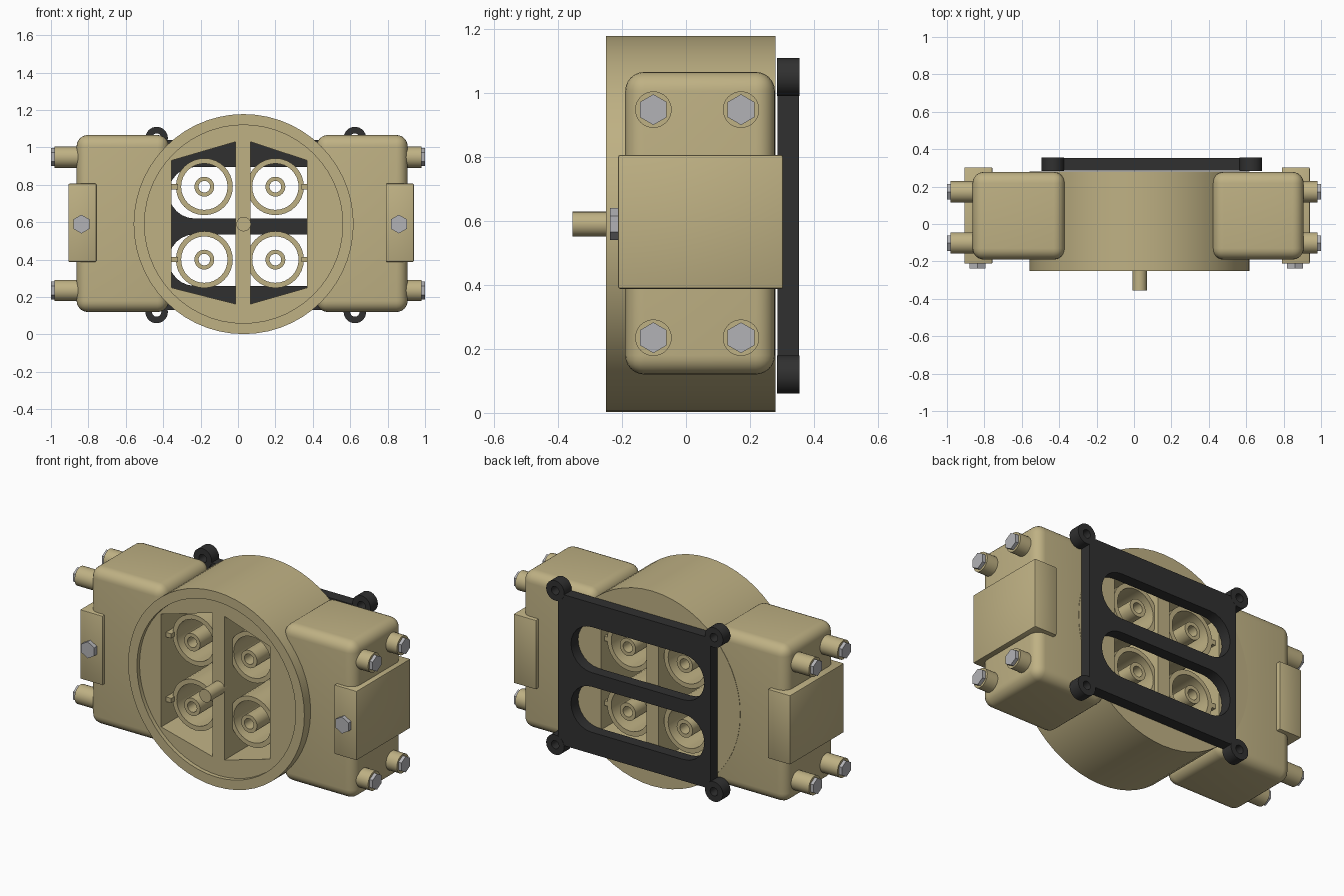
import bpy, bmesh, math
from mathutils import Vector

if "Cube" in bpy.data.objects:
    bpy.data.objects.remove(bpy.data.objects["Cube"])


def material(name, rgb):
    m = bpy.data.materials.new(name)
    m.diffuse_color = (*rgb, 1)
    m.use_nodes = True
    m.node_tree.nodes["Principled BSDF"].inputs["Base Color"].default_value = m.diffuse_color
    return m


TAN = material("tan_paint", (0.52, 0.44, 0.23))
DARK = material("dark_rubber", (0.03, 0.03, 0.03))
STEEL = material("bolt_steel", (0.45, 0.45, 0.47))


def finish(bm, name, mat):
    bmesh.ops.recalc_face_normals(bm, faces=bm.faces)
    me = bpy.data.meshes.new(name)
    bm.to_mesh(me)
    bm.free()
    ob = bpy.data.objects.new(name, me)
    bpy.context.collection.objects.link(ob)
    me.materials.append(mat)
    return ob


def prism(name, pts, a, b, mat=TAN, axis="y"):
    """Extrude an outline from a to b: (x, z) along y, or (y, z) along x."""
    bm = bmesh.new()
    vs = [bm.verts.new((p, a, q) if axis == "y" else (a, p, q)) for p, q in pts]
    face = bm.faces.new(vs)
    ext = bmesh.ops.extrude_face_region(bm, geom=[face])["geom"]
    move = Vector((0, b - a, 0) if axis == "y" else (b - a, 0, 0))
    bmesh.ops.translate(bm, vec=move, verts=[g for g in ext if isinstance(g, bmesh.types.BMVert)])
    return finish(bm, name, mat)


def circle(cx, cz, r, n=32, turn=0.0):
    return [(cx + r * math.cos(turn + math.tau * i / n), cz + r * math.sin(turn + math.tau * i / n))
            for i in range(n)]


def hexagon(cx, cz, r):
    return circle(cx, cz, r, 6, math.pi / 2)


def stadium(x0, x1, z0, z1, n=12):
    r, cz = (z1 - z0) / 2, (z0 + z1) / 2
    ends = [(x1 - r, -math.pi / 2), (x0 + r, math.pi / 2)]
    return [(c + r * math.cos(s + math.pi * i / n), cz + r * math.sin(s + math.pi * i / n))
            for c, s in ends for i in range(n + 1)]


def box(name, lo, hi, bevel=0.0, segs=4, mat=TAN):
    bm = bmesh.new()
    bmesh.ops.create_cube(bm, size=1)
    for v in bm.verts:
        v.co = Vector([(l + h) / 2 + c * (h - l) for l, h, c in zip(lo, hi, v.co)])
    if bevel:
        bmesh.ops.bevel(bm, geom=bm.edges[:], offset=bevel, segments=segs, profile=0.5, affect="EDGES")
    return finish(bm, name, mat)


def cut(ob, cutters):
    """Subtract the cutters, bake the result and remove them."""
    for c in cutters:
        c.hide_render = True
        m = ob.modifiers.new("cut", "BOOLEAN")
        m.operation, m.solver, m.object = "DIFFERENCE", "EXACT", c
    deps = bpy.context.evaluated_depsgraph_get()
    me = bpy.data.meshes.new_from_object(ob.evaluated_get(deps))
    ob.modifiers.clear()
    ob.data = me
    for c in cutters:
        bpy.data.objects.remove(c)
    return ob


def tube(name, cx, cz, r_out, r_in, y0, y1, mat=TAN, n=32):
    return cut(prism(name, circle(cx, cz, r_out, n), y0, y1, mat),
               [prism("cutter", circle(cx, cz, r_in, n), y0 - 0.1, y1 + 0.1, mat)])


CX, CZ = 0.03, 0.59

# Round housing: shallow front recess and two windows split by a centre bar
housing = prism("round_housing", circle(CX, CZ, 0.588, 56), -0.25, 0.28)
cut(housing, [
    prism("cutter", circle(CX, CZ, 0.53, 56), -0.4, -0.225),
    prism("cutter", [(-0.013, 1.03), (-0.355, 0.93), (-0.355, 0.25), (-0.013, 0.163)], -0.5, 0.5),
    prism("cutter", [(0.067, 1.03), (0.37, 0.93), (0.37, 0.25), (0.067, 0.163)], -0.5, 0.5),
])

# Centre rod
prism("centre_rod", circle(CX, CZ, 0.039, 24), -0.355, -0.2)

# Four venturi rings with inner hubs and side tabs
for x, wall, side in ((-0.18, -0.36, "left"), (0.20, 0.375, "right")):
    for z, level in ((0.79, "upper"), (0.40, "lower")):
        tag = f"{level}_{side}"
        tube("ring_" + tag, x, z, 0.152, 0.124, -0.15, 0.25)
        tube("hub_" + tag, x, z, 0.053, 0.031, -0.18, 0.27)
        edge = x + math.copysign(0.14, wall)
        box("ring_tab_" + tag, (min(edge, wall), -0.18, z - 0.014), (max(edge, wall), 0.25, z + 0.014))

# Side boxes, clamp blocks and bolts
for side, s, x_in, x_out, b0, b1 in (("left", -1, -0.37, -0.863, -0.907, -0.757),
                                     ("right", 1, 0.42, 0.907, 0.79, 0.94)):
    box("side_box_" + side, (min(x_in, x_out), -0.19, 0.12), (max(x_in, x_out), 0.278, 1.066), 0.06, 6)
    box("clamp_block_" + side, (b0, -0.212, 0.388), (b1, 0.303, 0.806), 0.006, 2)
    prism("clamp_bolt_" + side, hexagon((b0 + b1) / 2 - 0.005, CZ, 0.05), -0.238, -0.2, STEEL)
    for i, (y, z) in enumerate([(y, z) for y in (-0.102, 0.172) for z in (0.235, 0.948)]):
        prism(f"bolt_boss_{side}_{i}", circle(y, z, 0.057), x_out - s * 0.05, s * 0.98, axis="x")
        prism(f"boss_bolt_{side}_{i}", hexagon(y, z, 0.048), s * 0.96, s * 1.0, STEEL, axis="x")

# Rear dark frame with two slots and four corner eyelets
F0, F1 = 0.286, 0.354
EYES = [(x, z) for x in (-0.435, 0.625) for z in (0.12, 1.05)]
plate = prism("rear_frame", [(-0.41, 0.13), (0.605, 0.13), (0.605, 1.04), (-0.41, 1.04)], F0, F1, DARK)
cut(plate, [prism("cutter", stadium(-0.37, 0.52, z0, z1), 0.1, 0.5, DARK)
            for z0, z1 in ((0.26, 0.535), (0.62, 0.895))]
    + [prism("cutter", circle(x, z, 0.045), 0.1, 0.5, DARK) for x, z in EYES])
for i, (x, z) in enumerate(EYES):
    tube(f"frame_eyelet_{i}", x, z, 0.06, 0.025, F0 - 0.002, F1 + 0.001, DARK)

# Smooth shading with sharp edges kept
bpy.ops.object.select_all(action="DESELECT")
for ob in bpy.context.collection.objects:
    ob.select_set(True)
    bpy.context.view_layer.objects.active = ob
bpy.ops.object.shade_smooth_by_angle(angle=math.radians(30))
